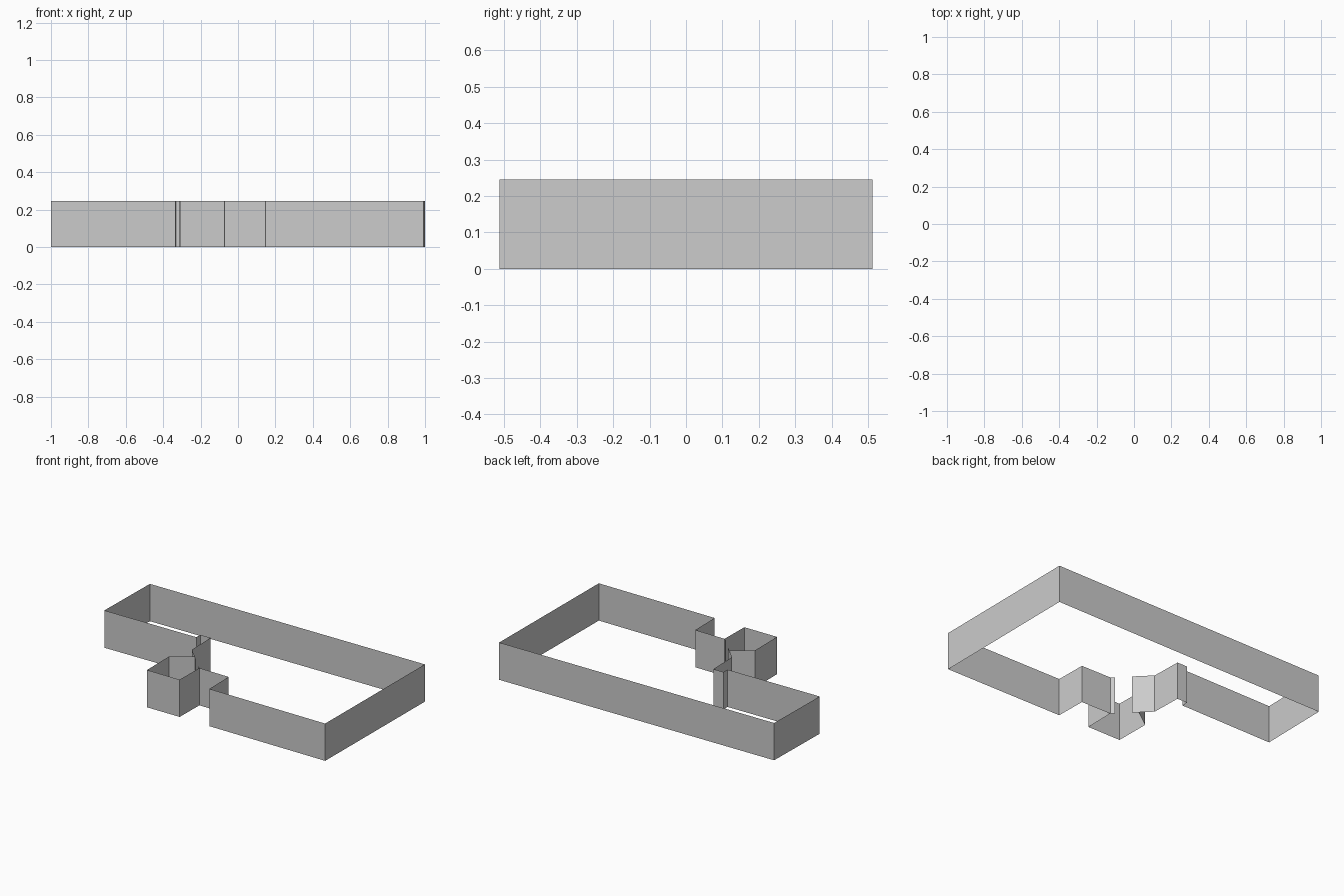
import bpy, bmesh

if "Cube" in bpy.data.objects:
    bpy.data.objects.remove(bpy.data.objects["Cube"])

H = 0.245  # wall height


def wall(name, path):
    """Stand a thin open wall sheet on a plan path."""
    bm = bmesh.new()
    verts = [bm.verts.new((x, y, 0)) for x, y in path]
    edges = [bm.edges.new(pair) for pair in zip(verts, verts[1:])]
    top = bmesh.ops.extrude_edge_only(bm, edges=edges)["geom"]
    bmesh.ops.translate(bm, vec=(0, 0, H),
                        verts=[g for g in top if isinstance(g, bmesh.types.BMVert)])
    bmesh.ops.recalc_face_normals(bm, faces=bm.faces)
    mesh = bpy.data.meshes.new(name)
    bm.to_mesh(mesh)
    bm.free()
    obj = bpy.data.objects.new(name, mesh)
    bpy.context.collection.objects.link(obj)
    return obj


# Shared corners where the entrance bay meets the house
right_joint = (-0.07, -0.30)
left_joint = (-0.187, -0.182)

# Outer walls, running round the house from one side of the doorway
wall("left_front_wall", [(-0.16, -0.21), left_joint, (-0.255, -0.115), (-0.26, 0.087),
                         (-0.332, 0.087), (-0.335, 0.045), (-1.0, 0.04)])
wall("main_walls", [(-1.0, 0.04), (-0.992, 0.502), (1.0, 0.512), (0.992, -0.512)])
wall("right_front_wall", [(0.992, -0.512), (0.147, -0.507), (0.144, -0.303),
                          right_joint, (-0.09, -0.282)])

# Small square entrance bay
wall("entrance_bay", [left_joint, (-0.312, -0.27), (-0.31, -0.502),
                      (-0.073, -0.502), right_joint])
